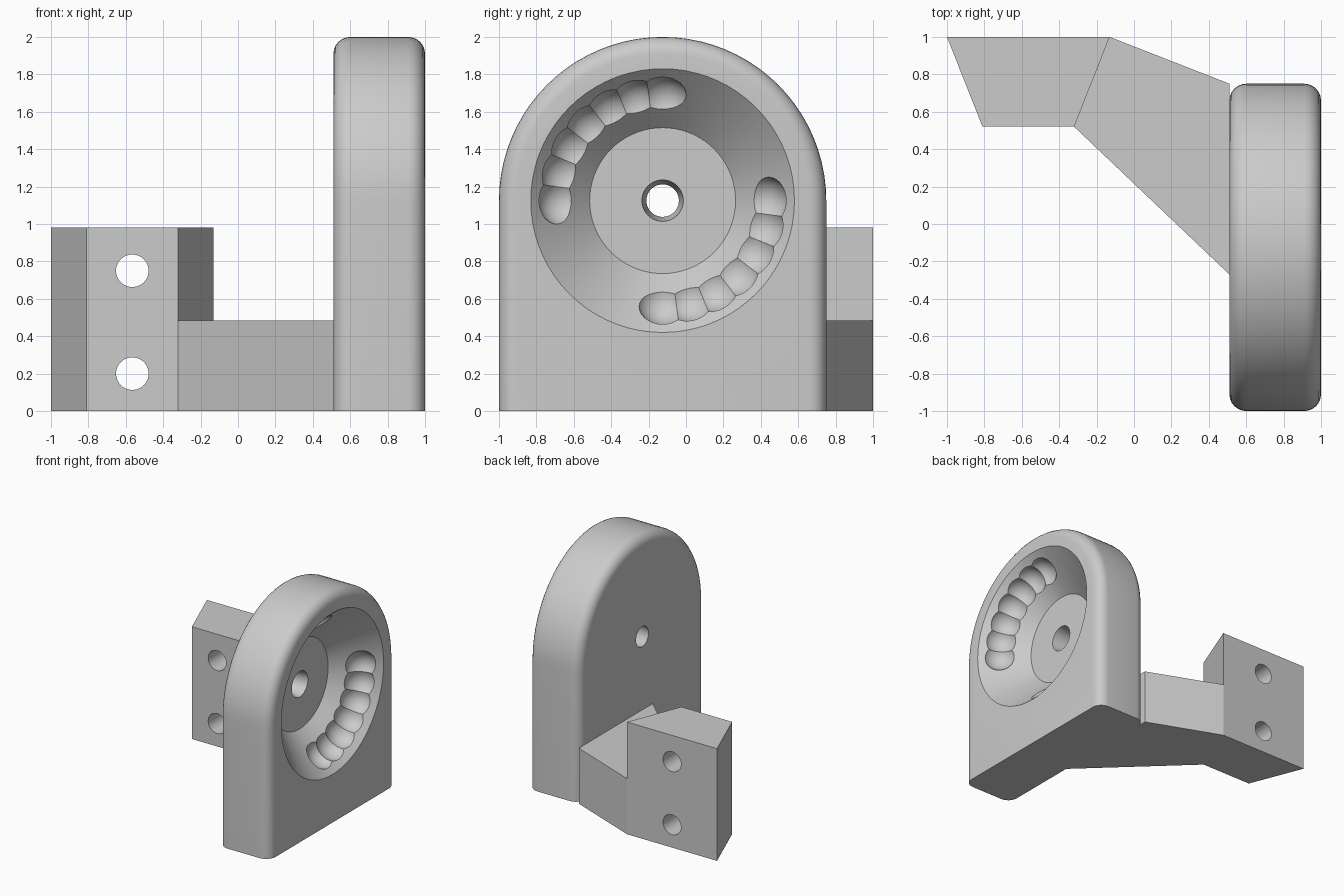
import bpy, bmesh
from math import sin, cos, pi, radians
from mathutils import Matrix, Vector

default = bpy.data.objects.get("Cube")
if default:
    bpy.data.objects.remove(default, do_unlink=True)

grey = bpy.data.materials.new("light grey")
grey.use_nodes = True
colour = (0.6, 0.6, 0.6, 1)
grey.diffuse_color = colour
grey.node_tree.nodes["Principled BSDF"].inputs["Base Color"].default_value = colour

HUB_Y, HUB_Z, RADIUS = -0.125, 1.125, 0.875
BACK, FACE, ROUND = 0.51, 1.0, 0.09
FLOOR, FLOOR_R, RIM_R = 0.685, 0.39, 0.705


def loft(name, rings):
    """Skin a stack of closed rings and cap both ends."""
    bm = bmesh.new()
    loops = [[bm.verts.new(p) for p in ring] for ring in rings]
    n = len(loops[0])
    for a, b in zip(loops, loops[1:]):
        for i in range(n):
            j = (i + 1) % n
            bm.faces.new((a[i], a[j], b[j], b[i]))
    bm.faces.new(loops[0])
    bm.faces.new(loops[-1])
    bmesh.ops.recalc_face_normals(bm, faces=bm.faces)
    mesh = bpy.data.meshes.new(name)
    bm.to_mesh(mesh)
    bm.free()
    mesh.materials.append(grey)
    obj = bpy.data.objects.new(name, mesh)
    bpy.context.collection.objects.link(obj)
    return obj


def prism(name, plan, height):
    return loft(name, [[(x, y, z) for x, y in plan] for z in (0, height)])


def circle_x(x, r, n=72):
    """Ring round the hub axis."""
    return [(x, HUB_Y + r * cos(2 * pi * i / n), HUB_Z + r * sin(2 * pi * i / n))
            for i in range(n)]


def cut(obj, cutter):
    """Subtract the cutter, then discard it."""
    mod = obj.modifiers.new("cut", 'BOOLEAN')
    mod.operation, mod.solver, mod.object = 'DIFFERENCE', 'EXACT', cutter
    bpy.context.view_layer.objects.active = obj
    bpy.ops.object.modifier_apply(modifier=mod.name)
    bpy.data.objects.remove(cutter, do_unlink=True)


def smooth(obj, angle):
    bpy.ops.object.select_all(action='DESELECT')
    obj.select_set(True)
    bpy.context.view_layer.objects.active = obj
    bpy.ops.object.shade_smooth_by_angle(angle=radians(angle))


# Arched housing with rounded face edges and a flat foot
def arch(x, inset, n=40):
    r = RADIUS - inset
    arc = [(x, HUB_Y + r * cos(pi * i / n), HUB_Z + r * sin(pi * i / n))
           for i in range(n + 1)]
    return [(x, HUB_Y + r, 0)] + arc + [(x, HUB_Y - r, 0)]


steps = [i * pi / 12 for i in range(7)]
back_edge = [arch(BACK + ROUND * (1 - sin(t)), ROUND * (1 - cos(t))) for t in reversed(steps)]
face_edge = [arch(FACE - ROUND * (1 - sin(t)), ROUND * (1 - cos(t))) for t in steps]
housing = loft("housing", back_edge + face_edge)

# Conical recess and tapered axle hole
slope = (RIM_R - FLOOR_R) / (FACE - FLOOR)
cut(housing, loft("recess_cutter", [circle_x(FLOOR, FLOOR_R),
                                    circle_x(FACE + 0.1, RIM_R + 0.1 * slope)]))
cut(housing, loft("axle_cutter", [circle_x(BACK - 0.05, 0.08, 40),
                                  circle_x(FLOOR + 0.03, 0.115, 40)]))

# Two arcs of round detents in the cone wall
DENT_R, LIFT, TRACK = 0.14, 0.07, 0.575
for start in (90, 270):
    for i in range(7):
        a = radians(start + 15 * i)
        out = Vector((0, cos(a), sin(a)))
        normal = (Vector((1, 0, 0)) - out).normalized()
        wall = Vector((FLOOR + (TRACK - FLOOR_R) / slope, HUB_Y, HUB_Z)) + out * TRACK
        bpy.ops.mesh.primitive_uv_sphere_add(segments=28, ring_count=18, radius=DENT_R)
        ball = bpy.context.object
        ball.name = "detent_cutter"
        turn = normal.to_track_quat('Z', 'Y').to_matrix().to_4x4()
        ball.data.transform(Matrix.Translation(wall + normal * LIFT) @ turn)
        ball.data.materials.append(grey)
        cut(housing, ball)
smooth(housing, 30)

# Low arm joining the housing to the mounting block
prism("arm", [(-0.32, 0.52), (BACK, -0.27), (BACK, 0.75), (-0.13, 1.0)], 0.485)

# Mounting block with two screw holes
block = prism("mounting_block", [(-0.81, 0.52), (-0.32, 0.52), (-0.13, 1.0), (-1.0, 1.0)], 0.98)
for z in (0.2, 0.75):
    rings = [[(-0.565 + 0.087 * cos(2 * pi * i / 40), y, z + 0.087 * sin(2 * pi * i / 40))
              for i in range(40)] for y in (0.4, 1.1)]
    cut(block, loft("screw_cutter", rings))
smooth(block, 30)
